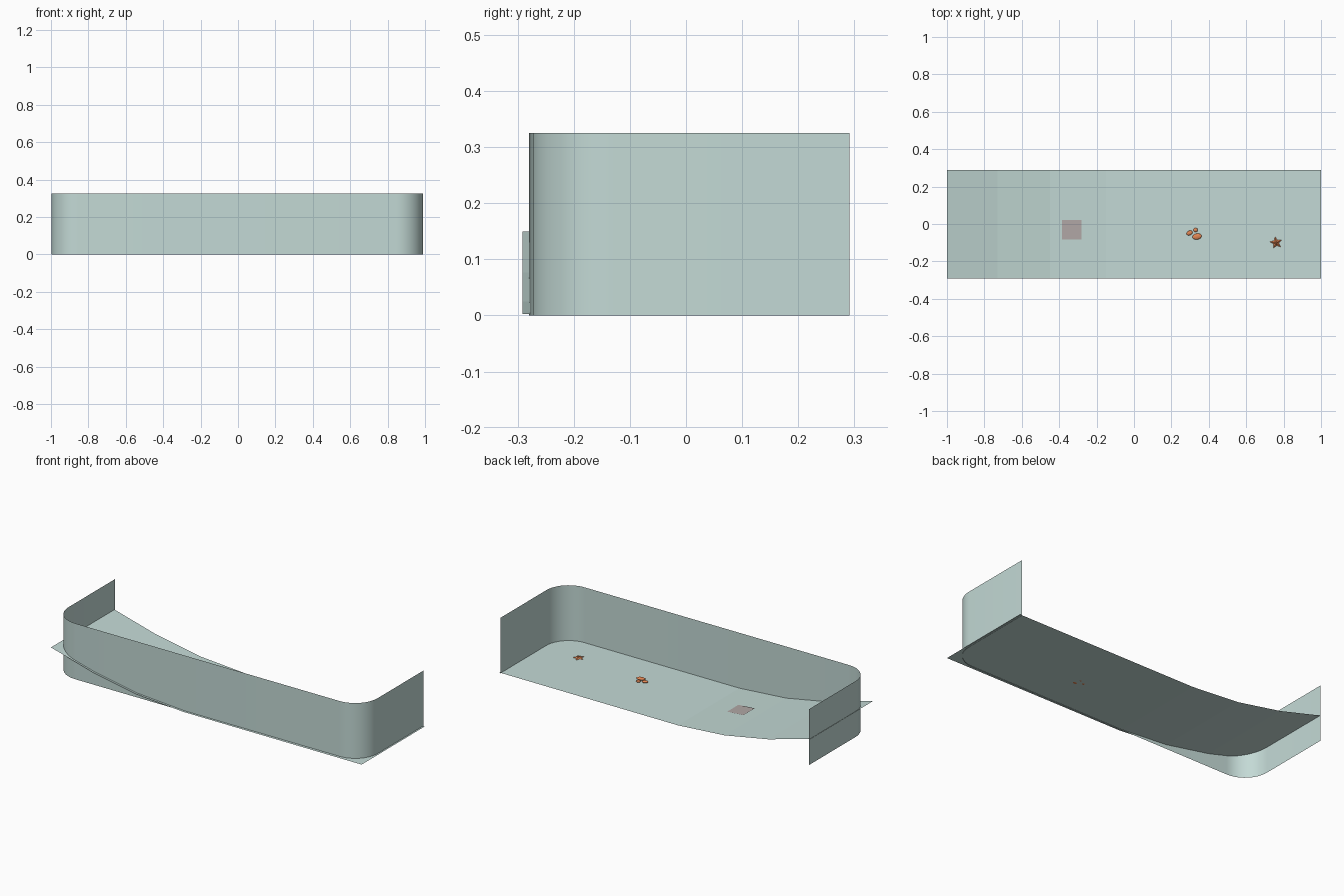
import bpy, bmesh
from math import sin, cos, pi, radians

if "Cube" in bpy.data.objects:
    bpy.data.objects.remove(bpy.data.objects["Cube"])


def material(name, rgb):
    m = bpy.data.materials.new(name)
    m.diffuse_color = (*rgb, 1)
    m.use_nodes = True
    m.node_tree.nodes["Principled BSDF"].inputs["Base Color"].default_value = m.diffuse_color
    return m


aqua = material("pale_aqua", (0.55, 0.70, 0.67))
orange = material("orange", (0.75, 0.24, 0.09))
dusty = material("dusty_grey", (0.45, 0.40, 0.39))


def finish(name, bm, mat, smooth=True):
    me = bpy.data.meshes.new(name)
    bm.to_mesh(me)
    bm.free()
    ob = bpy.data.objects.new(name, me)
    bpy.context.collection.objects.link(ob)
    me.materials.append(mat)
    if smooth:
        bpy.ops.object.select_all(action='DESELECT')
        ob.select_set(True)
        bpy.context.view_layer.objects.active = ob
        bpy.ops.object.shade_smooth_by_angle(angle=radians(40))
    return ob


def strip(name, path_a, path_b, mat, smooth=True):
    """Sheet stretched between two matching paths."""
    bm = bmesh.new()
    a = [bm.verts.new(p) for p in path_a]
    b = [bm.verts.new(p) for p in path_b]
    for i in range(len(a) - 1):
        bm.faces.new((a[i], a[i + 1], b[i + 1], b[i]))
    return finish(name, bm, mat, smooth)


# floor sheet, curling up in straight facets towards the left end
profile = [(-1, .15), (-.73, .077), (-.45, .025), (-.15, .003), (1, .003)]
strip("floor_sheet", [(x, -.2915, z) for x, z in profile],
      [(x, .2885, z) for x, z in profile], aqua, False)

# U-shaped wall sheet with rounded front corners
XL, XR, R, BACK = -.997, .99, .145, .2915
path = [(XL, BACK)]
for cx, front, start in ((XL + R, -.28, pi), (XR - R, -.274, 1.5 * pi)):
    for i in range(13):
        t = start + i / 12 * pi / 2
        path.append((cx + R * cos(t), front + R + R * sin(t)))
path.append((XR, BACK))
strip("wall_sheet", [(x, y, 0) for x, y in path],
      [(x, y, .325) for x, y in path], aqua)

# square mat lying on the sloping floor
strip("square_mat", [(-.385, -.082, .0235), (-.28, -.082, .0155)],
      [(-.385, .022, .0235), (-.28, .022, .0155)], dusty, False)

# starfish: raised centre over a five-pointed outline
bm = bmesh.new()
top = bm.verts.new((.76, -.10, .014))
rim = []
for i in range(10):
    t = radians(100 + 36 * i)
    r = .034 if i % 2 == 0 else .015
    rim.append(bm.verts.new((.76 + r * cos(t), -.10 + r * sin(t), .004)))
for i in range(10):
    bm.faces.new((top, rim[i], rim[(i + 1) % 10]))
bm.faces.new(rim[::-1])
finish("starfish", bm, orange, False)

# pebbles: flattened spheres
for i, (x, y, rx, ry, turn) in enumerate(((.297, -.048, .017, .012, 25),
                                          (.329, -.032, .012, .011, 0),
                                          (.337, -.067, .025, .016, 10))):
    bm = bmesh.new()
    bmesh.ops.create_uvsphere(bm, u_segments=16, v_segments=10, radius=1)
    ob = finish(f"pebble_{i + 1}", bm, orange)
    ob.scale = (rx, ry, .007)
    ob.rotation_euler.z = radians(turn)
    ob.location = (x, y, .009)
